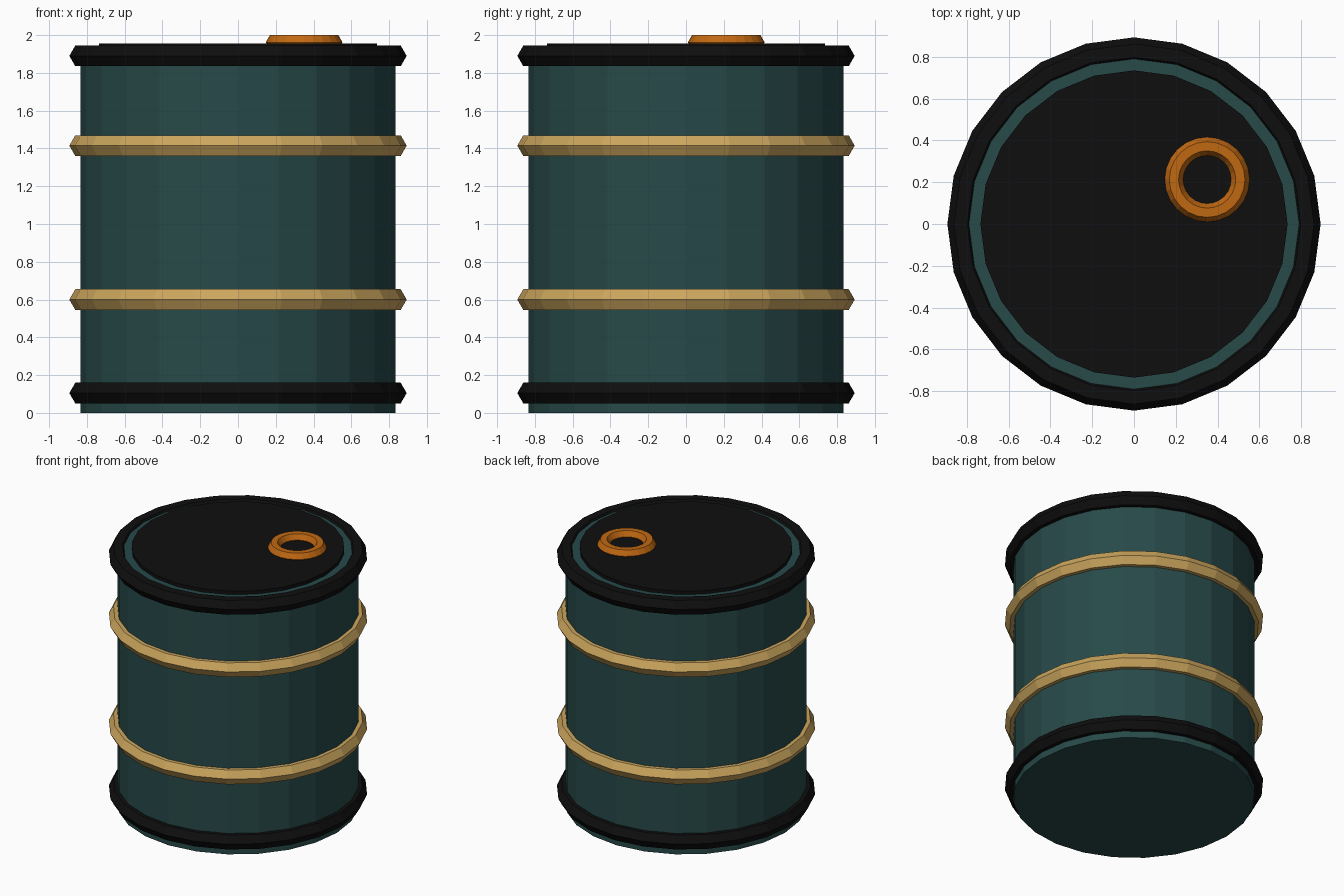
import bpy
import bmesh
from math import cos, sin, tau

default_cube = bpy.data.objects.get("Cube")
if default_cube:
    bpy.data.objects.remove(default_cube, do_unlink=True)

SIDES = 24


def material(name, rgb):
    mat = bpy.data.materials.new(name)
    mat.use_nodes = True
    mat.diffuse_color = (*rgb, 1)
    shader = next(n for n in mat.node_tree.nodes if n.type == "BSDF_PRINCIPLED")
    shader.inputs["Base Color"].default_value = (*rgb, 1)
    shader.inputs["Roughness"].default_value = 0.8
    return mat


def finish(name, bm, mat, location):
    bmesh.ops.recalc_face_normals(bm, faces=bm.faces)
    mesh = bpy.data.meshes.new(name)
    bm.to_mesh(mesh)
    bm.free()
    mesh.materials.append(mat)
    obj = bpy.data.objects.new(name, mesh)
    obj.location = location
    bpy.context.collection.objects.link(obj)
    return obj


def disc(name, radius, bottom, top, mat):
    """Closed flat-sided cylinder with a corner on each axis."""
    bm = bmesh.new()
    base = bm.faces.new([bm.verts.new((radius * cos(tau * i / SIDES),
                                       radius * sin(tau * i / SIDES), 0))
                         for i in range(SIDES)])
    raised = bmesh.ops.extrude_face_region(bm, geom=[base], use_keep_orig=True)
    verts = [v for v in raised["geom"] if isinstance(v, bmesh.types.BMVert)]
    bmesh.ops.translate(bm, vec=(0, 0, top - bottom), verts=verts)
    return finish(name, bm, mat, (0, 0, bottom))


def hoop(name, major, minor, location, mat, section=6):
    """Ring with a six-sided cross-section, pointed outwards."""
    bm = bmesh.new()
    rings = []
    for i in range(SIDES):
        a = tau * i / SIDES
        ring = []
        for j in range(section):
            b = tau * j / section
            r = major + minor * cos(b)
            ring.append(bm.verts.new((r * cos(a), r * sin(a), minor * sin(b))))
        rings.append(ring)
    for i in range(SIDES):
        here, following = rings[i], rings[(i + 1) % SIDES]
        for j in range(section):
            k = (j + 1) % section
            bm.faces.new((here[j], following[j], following[k], here[k]))
    return finish(name, bm, mat, location)


teal = material("dark teal paint", (0.02, 0.067, 0.066))
black = material("black rubber", (0.0045, 0.0045, 0.0045))
tan = material("tan metal", (0.60, 0.38, 0.11))
orange = material("orange paint", (0.53, 0.14, 0.006))

# Barrel body and lid
disc("barrel_body", 0.833, 0, 1.93, teal)
disc("lid", 0.735, 1.90, 1.956, black)

# Rims at both ends and the two bands between them
for name, height, mat in (("bottom_rim", 0.105, black),
                          ("lower_band", 0.60, tan),
                          ("upper_band", 1.415, tan),
                          ("top_rim", 1.89, black)):
    hoop(name, 0.83, 0.063, (0, 0, height), mat)

# Filler ring on the lid
hoop("filler_ring", 0.159, 0.044, (0.35, 0.213, 1.962), orange)
